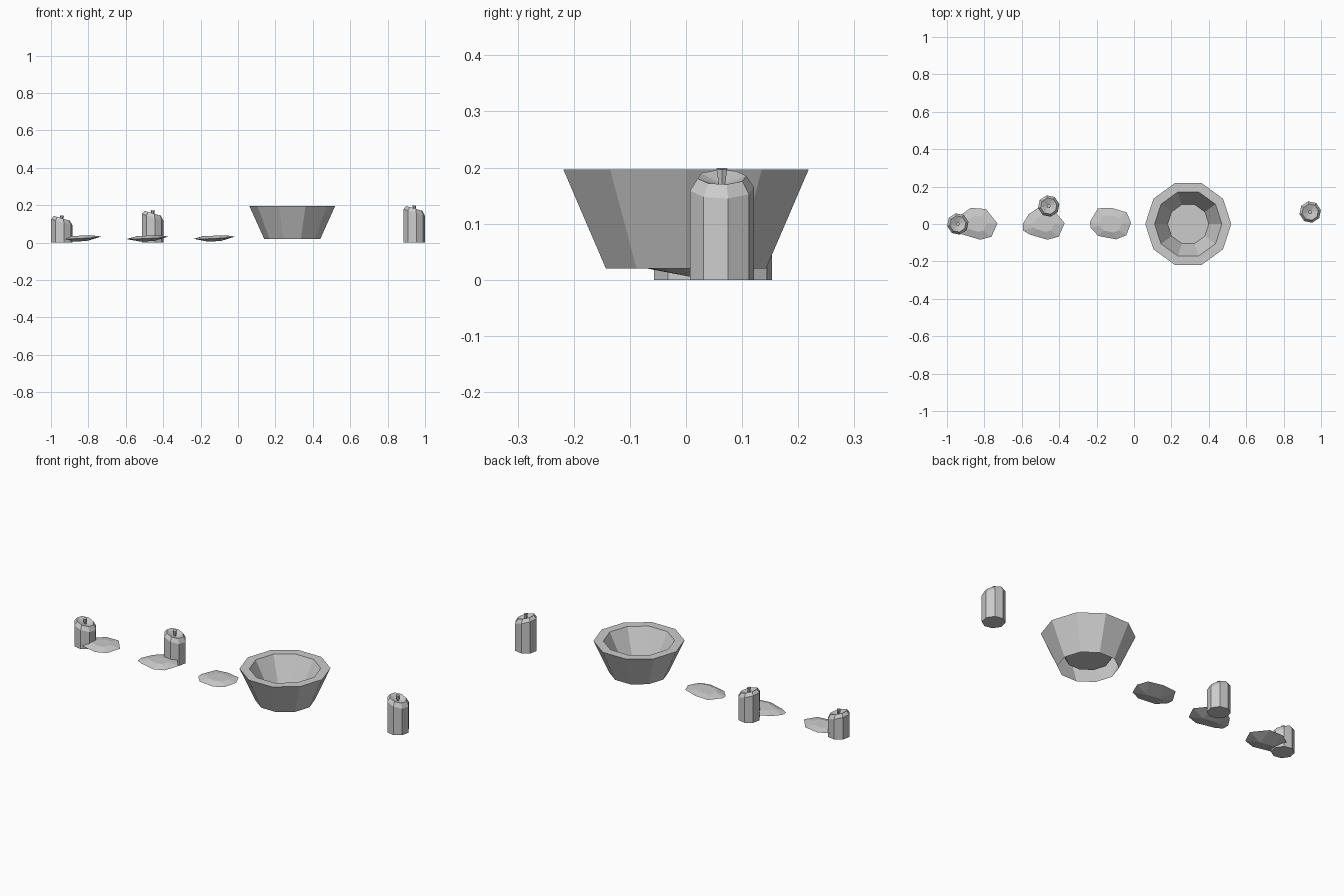
import bpy, math

if "Cube" in bpy.data.objects:
    bpy.data.objects.remove(bpy.data.objects["Cube"])

stone_grey = bpy.data.materials.new("plain_grey")
stone_grey.diffuse_color = (0.6, 0.6, 0.6, 1)
stone_grey.use_nodes = True
stone_grey.node_tree.nodes["Principled BSDF"].inputs["Base Color"].default_value = stone_grey.diffuse_color


def make_object(name, verts, faces):
    mesh = bpy.data.meshes.new(name)
    mesh.from_pydata(verts, [], faces)
    mesh.materials.append(stone_grey)
    obj = bpy.data.objects.new(name, mesh)
    bpy.context.collection.objects.link(obj)
    return obj


def lathe(name, rings, sides, centre, turn=0.0, cap_start=False, cap_end=False):
    """rings: (radius, height, slope), slope tips the ring down towards +x"""
    verts, faces = [], []
    for r, z, slope in rings:
        for i in range(sides):
            a = turn + math.tau * i / sides
            x, y = r * math.cos(a), r * math.sin(a)
            verts.append((centre[0] + x, centre[1] + y, z - slope * x))
    for k in range(len(rings) - 1):
        for i in range(sides):
            j = (i + 1) % sides
            a, b = k * sides, (k + 1) * sides
            faces.append((a + i, a + j, b + j, b + i))
    if cap_start:
        faces.append(tuple(reversed(range(sides))))
    if cap_end:
        faces.append(tuple(range((len(rings) - 1) * sides, len(rings) * sides)))
    return make_object(name, verts, faces)


# Bowl: outer wall, flat rim, inner wall and floor, hollow underneath
lathe("bowl", [(0.15, 0.02, 0), (0.23, 0.197, 0), (0.18, 0.197, 0), (0.11, 0.065, 0)],
      10, (0.29, 0), cap_end=True)

# Candles: slanted worn top, dished centre, flared wick
for n, (x, y, drop) in enumerate([(-0.942, 0, 0.053), (-0.456, 0.096, 0.026), (0.942, 0.064, 0)]):
    s = 0.3
    lathe(f"candle_{n + 1}",
          [(0.058, 0, 0), (0.058, 0.162 - drop, s), (0.044, 0.183 - drop, s),
           (0.006, 0.171 - drop, s)],
          8, (x, y), math.radians(11), cap_start=True, cap_end=True)
    lathe(f"wick_{n + 1}", [(0.006, 0.168 - drop, 0), (0.011, 0.198 - drop, 0.15)],
          6, (x, y), cap_start=True, cap_end=True)


# Flat pebbles: thin edge outline, raised top plate, keel point below
def pebble(name, cx, outline, top_scale):
    n = len(outline)
    verts = [(cx + x, y, 0.026 + 0.055 * x + 0.05 * y) for x, y in outline]
    verts += [(cx + x * top_scale, y * top_scale, 0.037 + 0.02 * x) for x, y in outline]
    verts += [(cx - 0.035, 0.01, 0.005), (cx + 0.035, -0.01, 0.009)]
    faces = [tuple(range(n, 2 * n))]
    for i in range(n):
        j = (i + 1) % n
        faces.append((i, j, n + j, n + i))
        ki, kj = [2 * n + (outline[k][0] > 0) for k in (i, j)]
        faces.append((j, i, ki))
        if ki != kj:
            faces.append((j, ki, kj))
    return make_object(name, verts, faces)


rounded = [(-0.11, 0.01), (-0.067, 0.084), (0.01, 0.085), (0.087, 0.062),
           (0.11, 0.005), (0.085, -0.06), (0.03, -0.082), (-0.065, -0.064), (-0.105, -0.02)]
pointed = [(-0.112, 0.0), (-0.08, 0.052), (-0.03, 0.086), (0.05, 0.08),
           (0.112, 0.004), (0.08, -0.068), (0.02, -0.084), (-0.075, -0.056), (-0.11, -0.035)]
pebble("pebble_right", -0.126, rounded, 0.55)
pebble("pebble_middle", -0.483, pointed, 0.5)
pebble("pebble_left", -0.842, pointed, 0.5)
